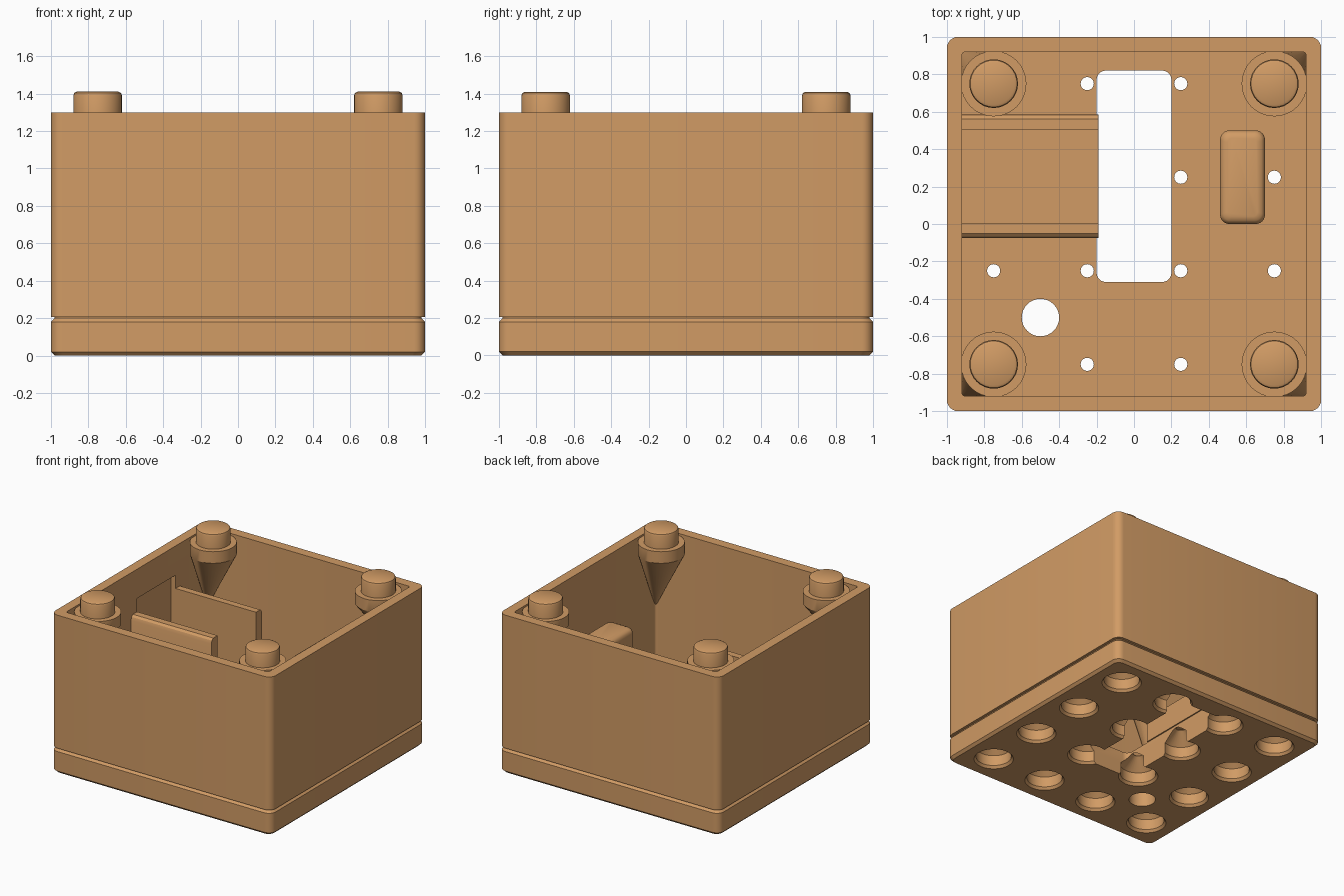
import bpy, bmesh, math
from mathutils import Vector

if "Cube" in bpy.data.objects:
    bpy.data.objects.remove(bpy.data.objects["Cube"])

tan = bpy.data.materials.new("warm_tan")
tan.diffuse_color = (0.64, 0.33, 0.13, 1)
tan.use_nodes = True
tan.node_tree.nodes["Principled BSDF"].inputs["Base Color"].default_value = tan.diffuse_color


def finish(name, bm, angle=30):
    bmesh.ops.recalc_face_normals(bm, faces=bm.faces)
    me = bpy.data.meshes.new(name)
    bm.to_mesh(me)
    bm.free()
    me.materials.append(tan)
    ob = bpy.data.objects.new(name, me)
    bpy.context.collection.objects.link(ob)
    smooth(ob, angle)
    return ob


def smooth(ob, angle=30):
    bpy.ops.object.select_all(action='DESELECT')
    ob.select_set(True)
    bpy.context.view_layer.objects.active = ob
    bpy.ops.object.shade_smooth_by_angle(angle=math.radians(angle))


def loft(bm, rings):
    """Skin a stack of equal-count point rings and cap both ends."""
    rows = [[bm.verts.new(p) for p in r] for r in rings]
    n = len(rows[0])
    for a, b in zip(rows, rows[1:]):
        for i in range(n):
            j = (i + 1) % n
            bm.faces.new((a[i], a[j], b[j], b[i]))
    bm.faces.new(rows[0][::-1])
    bm.faces.new(rows[-1])


def rounded(x0, x1, y0, y1, r, z, steps=6):
    """Rounded rectangle ring at height z."""
    pts = []
    for k, (cx, cy) in enumerate([(x1 - r, y1 - r), (x0 + r, y1 - r),
                                  (x0 + r, y0 + r), (x1 - r, y0 + r)]):
        for s in range(steps + 1):
            a = math.radians(90) * (k + s / steps)
            pts.append((cx + r * math.cos(a), cy + r * math.sin(a), z))
    return pts


def circle(x, y, r, z, n=32):
    return [(x + r * math.cos(2 * math.pi * i / n),
             y + r * math.sin(2 * math.pi * i / n), z) for i in range(n)]


def cut(target, cutter):
    mod = target.modifiers.new("cut", 'BOOLEAN')
    mod.operation = 'DIFFERENCE'
    mod.solver = 'EXACT'
    mod.object = cutter
    bpy.context.view_layer.objects.active = target
    bpy.ops.object.modifier_apply(modifier=mod.name)
    bpy.data.objects.remove(cutter)


# Open box with chamfered base, seam groove, walls and floor
outline = [(0, .02, .05), (.02, 0, .06), (.18, 0, .06), (.2, .02, .05),
           (.205, .02, .05), (.207, 0, .06), (1.3, 0, .06),
           (1.3, .08, .02), (.2, .08, .02)]
bm = bmesh.new()
loft(bm, [rounded(-1 + d, 1 - d, -1 + d, 1 - d, r, z) for z, d, r in outline])
box = finish("box", bm)

# Stud sockets under the floor, each with a cone roof and pin hole
bm = bmesh.new()
grid = (-.75, -.25, .25, .75)
for x in grid:
    for y in grid:
        loft(bm, [circle(x, y, r, z) for r, z in
                  ((.165, -.02), (.133, .02), (.133, .105), (.035, .195), (.035, .3))])
cut(box, finish("socket_cutter", bm))

# Floor slot and round cable hole
bm = bmesh.new()
loft(bm, [rounded(-.2, .2, -.31, .82, .05, z) for z in (-.1, .4)])
cut(box, finish("slot_cutter", bm))
bm = bmesh.new()
loft(bm, [circle(-.5, -.5, .1, z) for z in (-.1, .4)])
cut(box, finish("hole_cutter", bm))

# Shallow pocket in the left wall
bm = bmesh.new()
loft(bm, [[(-.96, 0, z), (-.8, 0, z), (-.8, .5, z), (-.96, .5, z)] for z in (.35, 1.06)])
cut(box, finish("pocket_cutter", bm))
smooth(box)

# U-shaped cradle against the left wall
half = [(.33, .2), (.33, .91), (.322, .935), (.305, .95), (.25, .95), (.25, .4)]
prof = [(.255 + y, z) for y, z in half] + [(.255 - y, z) for y, z in half[::-1]]
bm = bmesh.new()
loft(bm, [[(x, y, z) for y, z in prof] for x in (-.925, -.19)])
finish("cradle", bm)

# Rounded support block on the right
bm = bmesh.new()
loft(bm, [rounded(.46 + d, .7 - d, 0 + d, .5 - d, .05 - d * .6, z)
          for z, d in ((.199, 0), (.91, 0), (.93, .006), (.943, .018), (.95, .04))])
finish("support_block", bm, 40)

# Corner pillars tapering into the wall corners, with studs on top
for sx in (-1, 1):
    for sy in (-1, 1):
        x, y = .75 * sx, .75 * sy
        bm = bmesh.new()
        loft(bm, [circle(.925 * sx, .925 * sy, .004, .65),
                  circle(x, y, .175, 1.19), circle(x, y, .175, 1.285)])
        finish("corner_pillar", bm)
        bm = bmesh.new()
        loft(bm, [circle(x, y, r, z) for r, z in
                  ((.13, 1.25), (.13, 1.39), (.125, 1.403), (.112, 1.41))])
        finish("stud", bm)
